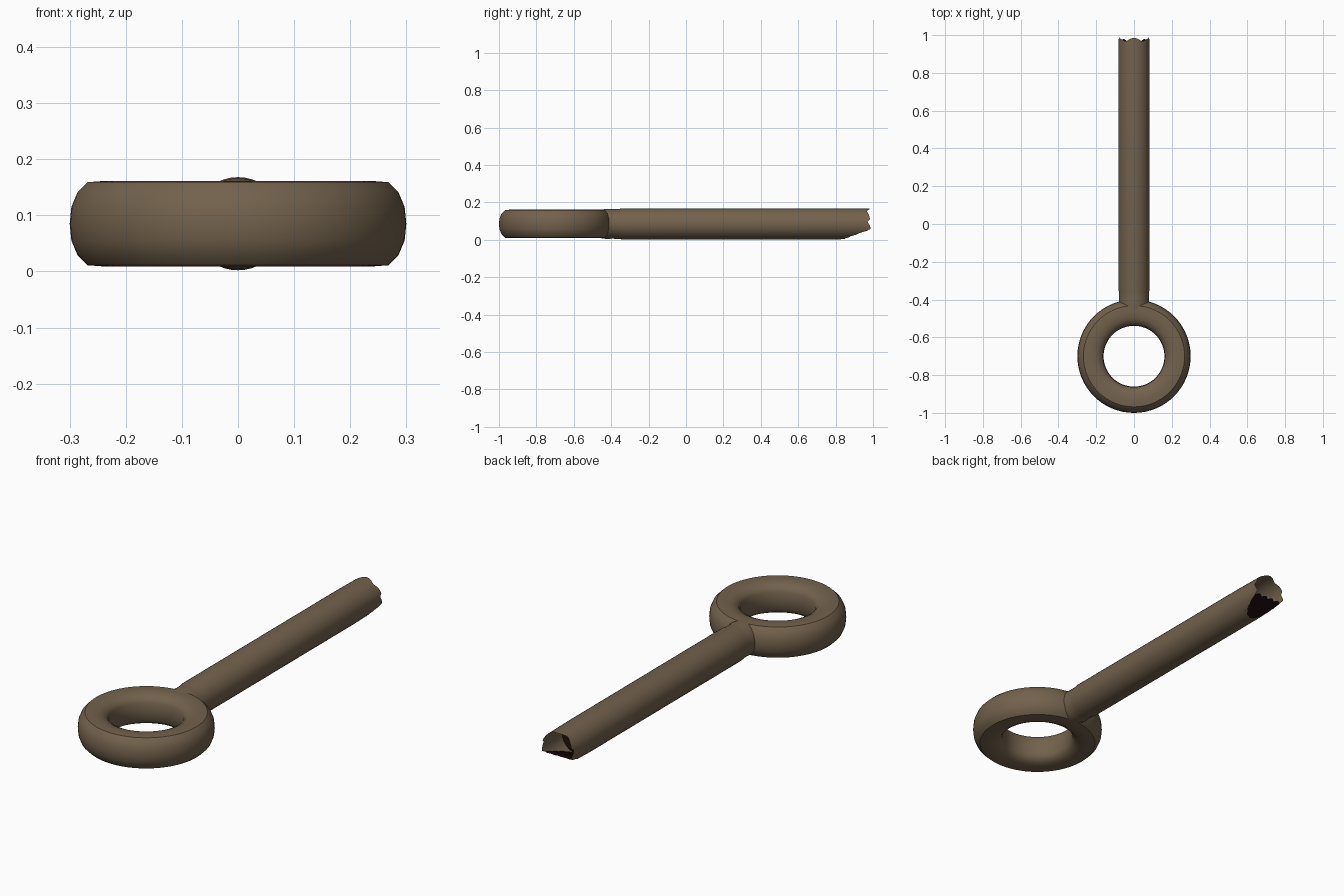
import bpy, bmesh, math

cube = bpy.data.objects.get("Cube")
if cube:
    bpy.data.objects.remove(cube, do_unlink=True)

MID = 0.085       # height of the centre line
RADIUS = 0.083    # shaft radius
SEGS = 40


def material(name, rgb):
    m = bpy.data.materials.new(name)
    m.use_nodes = True
    m.diffuse_color = (*rgb, 1)
    m.node_tree.nodes["Principled BSDF"].inputs["Base Color"].default_value = (*rgb, 1)
    return m


brown = material("weathered brown", (0.17, 0.122, 0.073))
dark = material("dark maroon", (0.016, 0.005, 0.005))


def grid_object(name, rows, mat, closed_rows=False, closed_cols=False):
    """Skin a grid of points with quads."""
    bm = bmesh.new()
    verts = [[bm.verts.new(p) for p in row] for row in rows]
    nr, nc = len(rows), len(rows[0])
    for i in range(nr if closed_rows else nr - 1):
        for j in range(nc if closed_cols else nc - 1):
            a, b = verts[i], verts[(i + 1) % nr]
            k = (j + 1) % nc
            bm.faces.new((a[j], a[k], b[k], b[j]))
    bmesh.ops.recalc_face_normals(bm, faces=bm.faces)
    mesh = bpy.data.meshes.new(name)
    bm.to_mesh(mesh)
    bm.free()
    mesh.materials.append(mat)
    ob = bpy.data.objects.new(name, mesh)
    bpy.context.collection.objects.link(ob)
    bpy.ops.object.select_all(action='DESELECT')
    ob.select_set(True)
    bpy.context.view_layer.objects.active = ob
    bpy.ops.object.shade_smooth_by_angle(angle=math.radians(40))
    return ob


# Ring: half profile (radius, height) mirrored and revolved
half = [(0.3, 0.0), (0.297, 0.03), (0.286, 0.056), (0.268, 0.074),
        (0.235, 0.0765), (0.2, 0.073), (0.175, 0.06), (0.164, 0.042), (0.161, 0.0)]
profile = half + [(r, -h) for r, h in half[-2:0:-1]]
turns = [2 * math.pi * i / 64 for i in range(64)]
grid_object("eye_ring", [[(r * math.cos(t), -0.7 + r * math.sin(t), MID + h)
                          for r, h in profile] for t in turns], brown, True, True)


# Shaft: tube whose broken end depends on the direction around the axis
def broken_end(j):
    t = 2 * math.pi * j / SEGS
    x, z = abs(math.cos(t)), math.sin(t)
    if z < -0.3:                                   # underside torn away
        return 0.84 + 0.15 * (z + 1) / 0.7 + 0.008 * (j % 2)
    if z < 0.3:
        return 0.99 - 0.025 * (z + 0.3) / 0.6
    return 0.965 + 0.02 * abs(math.cos(math.pi * x / 1.1))


def circle(y, r):
    return [(r * math.cos(2 * math.pi * j / SEGS), y,
             MID + r * math.sin(2 * math.pi * j / SEGS)) for j in range(SEGS)]


rows = [circle(y, r) for y, r in ((-0.5, 0.07), (-0.42, 0.081), (-0.4, 0.079),
                                  (-0.36, 0.08), (-0.34, RADIUS), (0.82, RADIUS))]
for f in (0.25, 0.6, 1.0):
    rows.append([(x, 0.82 + f * (broken_end(j) - 0.82), z)
                 for j, (x, y, z) in enumerate(circle(0, RADIUS - 0.002 * f))])
grid_object("shaft", rows, brown, closed_cols=True)

# Dark torn floor closing the missing underside
floor = []
for i in range(9):
    y = 0.825 + 0.018 * i
    z = 0.004 + 0.045 * i / 8
    w = math.sqrt(max(RADIUS ** 2 - (MID - z) ** 2, 0.0002)) * 0.98
    floor.append([(w * u / 4, y + 0.012 * (u % 2) * (i == 8),
                   z + 0.005 * ((i + u) % 2)) for u in range(-4, 5)])
grid_object("torn_floor", floor, dark)

# Dark plug deep inside the hollow end
grid_object("inner_plug", [circle(0.83, 0.0805), circle(0.83, 0.002)], dark, closed_cols=True)
